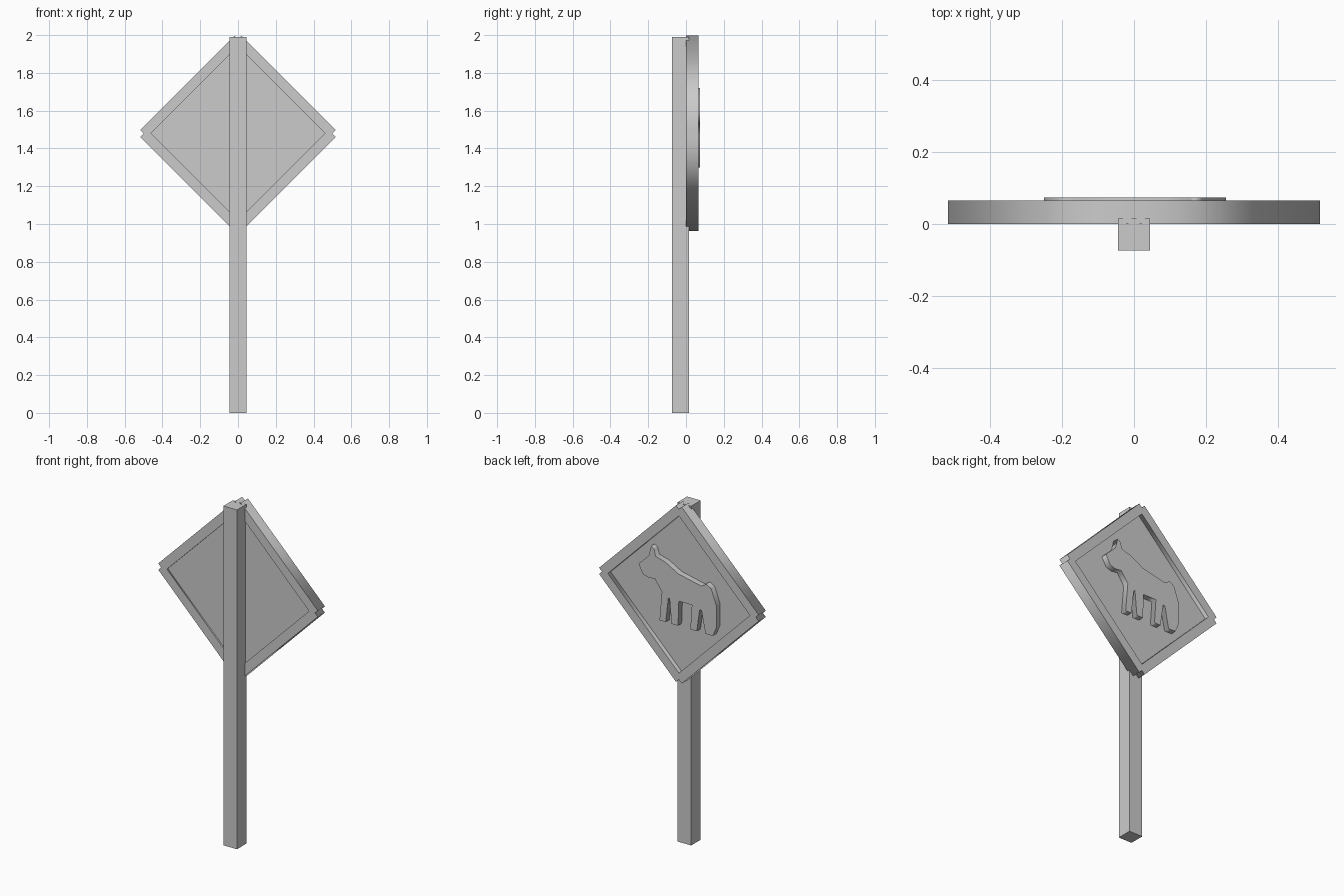
import bpy, bmesh, math

if "Cube" in bpy.data.objects:
    bpy.data.objects.remove(bpy.data.objects["Cube"])

CENTER_Z = 1.48      # middle of the diamond sign
HALF = 0.379         # half side of the square sign frame
NOTCH = 0.026        # square cut out of each frame corner
RAIL = 0.053         # frame rail width


def plate(name, loops, y0, y1):
    """Extrude filled x/z outlines (later loops are holes) from y0 to y1."""
    cu = bpy.data.curves.new(name, 'CURVE')
    cu.dimensions = '2D'
    cu.fill_mode = 'BOTH'
    cu.extrude = (y1 - y0) / 2
    for pts in loops:
        sp = cu.splines.new('POLY')
        sp.points.add(len(pts) - 1)
        for p, (x, z) in zip(sp.points, pts):
            p.co = (x, z, 0, 1)
        sp.use_cyclic_u = True
    ob = bpy.data.objects.new(name, cu)
    bpy.context.collection.objects.link(ob)
    ob.location.y = (y0 + y1) / 2
    ob.rotation_euler.x = math.pi / 2
    bpy.ops.object.select_all(action='DESELECT')
    ob.select_set(True)
    bpy.context.view_layer.objects.active = ob
    bpy.ops.object.convert(target='MESH')
    return bpy.context.object


def four_corners(corner):
    """Repeat a corner outline around the square, turned to a diamond."""
    out = []
    for k in range(4):
        a = math.pi / 4 + k * math.pi / 2
        c, s = math.cos(a), math.sin(a)
        out += [(x * c - y * s, CENTER_Z + x * s + y * c) for x, y in corner]
    return out


# Square post
bpy.ops.mesh.primitive_cube_add(size=1, location=(0, -0.029, 0.995))
post = bpy.context.object
post.name = "post"
post.scale = (0.088, 0.088, 1.99)

# Raised frame with notched corners
e = HALF - NOTCH
i = HALF - RAIL
outer = four_corners([(HALF, e), (e, e), (e, HALF)])
inner = four_corners([(i, i)])
plate("sign_frame", [outer, inner], 0.0, 0.066)

# Recessed sign panel
plate("sign_panel", [four_corners([(i + 0.005, i + 0.005)])], 0.008, 0.04)

# Raised animal silhouette, head towards +x
animal = [
    (0.175, 1.72), (0.19, 1.66), (0.256, 1.595), (0.228, 1.542), (0.192, 1.53),
    (0.15, 1.535), (0.105, 1.47),
    (0.12, 1.30), (0.08, 1.30), (0.063, 1.445),                 # front leg
    (0.055, 1.445), (0.042, 1.30), (0.0, 1.30), (-0.005, 1.445),  # second leg
    (-0.09, 1.445), (-0.08, 1.30), (-0.122, 1.30), (-0.14, 1.43),  # third leg
    (-0.152, 1.43), (-0.178, 1.30), (-0.226, 1.30),             # hind leg
    (-0.25, 1.36), (-0.25, 1.48), (-0.215, 1.575), (-0.185, 1.592),
    (-0.15, 1.573), (0.0, 1.605), (0.08, 1.65), (0.145, 1.668), (0.155, 1.705),
]
plate("animal_silhouette", [animal], 0.035, 0.074)
